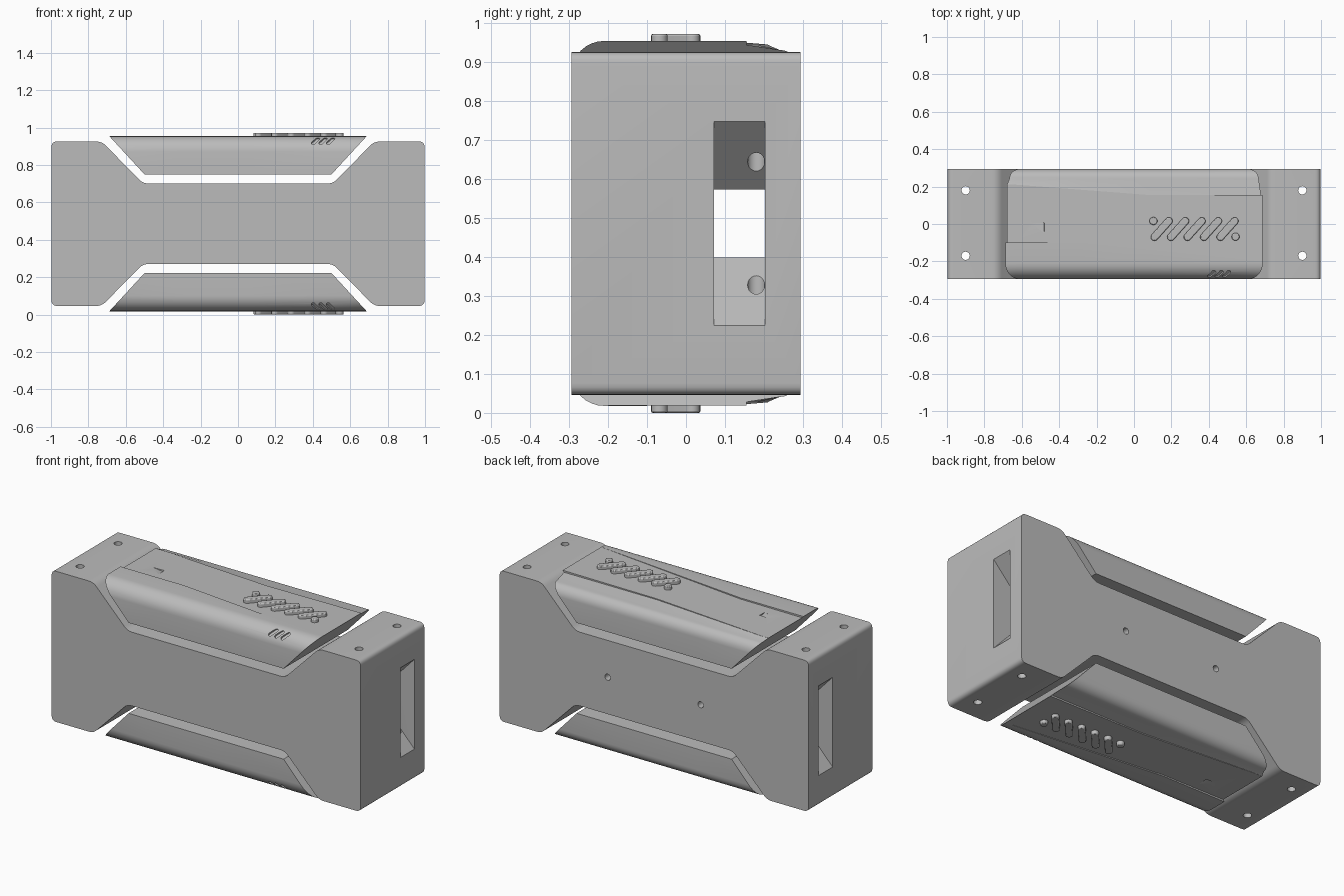
import bpy, bmesh, math
from mathutils import Matrix, Vector

cube = bpy.data.objects.get("Cube")
if cube:
    bpy.data.objects.remove(cube, do_unlink=True)

MID = 0.486          # height of the horizontal symmetry plane
HALF_Y = 0.294       # half depth of the body

grey = bpy.data.materials.new("plain_grey")
grey.use_nodes = True
grey.diffuse_color = (0.5, 0.5, 0.5, 1)
grey.node_tree.nodes["Principled BSDF"].inputs["Base Color"].default_value = (0.5, 0.5, 0.5, 1)


def finish(name, bm):
    bmesh.ops.recalc_face_normals(bm, faces=bm.faces)
    mesh = bpy.data.meshes.new(name)
    bm.to_mesh(mesh)
    bm.free()
    mesh.materials.append(grey)
    obj = bpy.data.objects.new(name, mesh)
    bpy.context.collection.objects.link(obj)
    return obj


def add_prism(bm, outline, low, high, matrix):
    """Extrude a 2D outline along local z, then place it."""
    rings = [[bm.verts.new(matrix @ Vector((u, v, w))) for u, v in outline] for w in (low, high)]
    n = len(outline)
    bm.faces.new(rings[0])
    bm.faces.new(rings[1])
    for i in range(n):
        j = (i + 1) % n
        bm.faces.new((rings[0][i], rings[0][j], rings[1][j], rings[1][i]))


def pill(cx, cy, length, width, angle, steps=10):
    """Stadium outline; length equal to width gives a circle."""
    r, reach = width / 2, (length - width) / 2
    pts = []
    for end in (0, 1):
        a0 = angle + math.pi * end
        ex, ey = cx + reach * math.cos(a0), cy + reach * math.sin(a0)
        for i in range(steps + (reach > 0)):
            a = a0 - math.pi / 2 + math.pi * i / steps
            pts.append((ex + r * math.cos(a), ey + r * math.sin(a)))
    return pts


def fillet(corners, radius, steps=5):
    """Round every corner of a polygon."""
    out = []
    for i, c in enumerate(corners):
        p = Vector(c)
        a = (Vector(corners[i - 1]) - p).normalized() * radius
        b = (Vector(corners[(i + 1) % len(corners)]) - p).normalized() * radius
        for k in range(steps + 1):
            t = k / steps
            out.append(p + a * (1 - t) ** 2 + b * t ** 2)
    return out


def cut(obj, bm):
    cutter = finish("cutter", bm)
    cutter.hide_render = True
    mod = obj.modifiers.new("cut", 'BOOLEAN')
    mod.object = cutter
    mod.solver = 'EXACT'
    bpy.context.view_layer.objects.active = obj
    bpy.ops.object.modifier_apply(modifier=mod.name)
    bpy.data.objects.remove(cutter, do_unlink=True)


def smooth(obj, degrees=30):
    bpy.ops.object.select_all(action='DESELECT')
    obj.select_set(True)
    bpy.context.view_layer.objects.active = obj
    bpy.ops.object.shade_smooth_by_angle(angle=math.radians(degrees))


up = Matrix.Translation((0, 0, MID))
# local (u, v, w) -> (x, z, -y)
along_y = up @ Matrix.Rotation(math.pi / 2, 4, 'X')

# Body: waisted block with a trapezoid notch above and below
quarter = [(0.997, 0.4395), (0.728, 0.4395), (0.508, 0.215)]
upper = quarter + [(-x, z) for x, z in reversed(quarter)]
outline = upper + [(-x, -z) for x, z in upper]
bm = bmesh.new()
add_prism(bm, fillet(outline, 0.03), -HALF_Y, HALF_Y, along_y)
body = finish("body", bm)

# Lengthwise slot that flares at both ends
flare = [(1.05, 0.3185), (0.834, 0.087)]
half = flare + [(-x, z) for x, z in reversed(flare)]
bm = bmesh.new()
add_prism(bm, half + [(-x, -z) for x, z in half], -0.202, -0.072, along_y)
cut(body, bm)

# Vertical screw holes at the ends
bm = bmesh.new()
for x in (-0.9, 0.9):
    for y in (-0.17, 0.18):
        add_prism(bm, pill(x, y, 0.044, 0.044, 0), -0.6, 0.6, up)
cut(body, bm)

# Two holes through the back wall into the slot
bm = bmesh.new()
for x in (-0.3, 0.3):
    add_prism(bm, pill(x, 0, 0.036, 0.036, 0), -0.35, -0.15, along_y)
cut(body, bm)
smooth(body)


def lerp(x, x0, x1, a, b):
    t = min(max((x - x0) / (x1 - x0), 0), 1)
    return a + (b - a) * t


def section(x):
    """Cross-section of a cover: flat front band, tilted centre, low back band."""
    front = lerp(x, -0.28, 0.69, -0.10, -0.20)
    back = lerp(x, -0.63, 0.08, 0.21, 0.155)
    centre = lerp(x, -0.69, 0.69, 0.4585, 0.4675)
    arc = [i / 8 * math.pi / 2 for i in range(9)]
    pts = [(-HALF_Y, 0.264)]
    pts += [(-0.21 - 0.084 * math.cos(a), 0.385 + 0.083 * math.sin(a)) for a in arc]
    pts += [(front, 0.468), (front, centre), (back, centre), (back, 0.458)]
    pts += [(0.24 + 0.054 * math.sin(a), 0.385 + 0.06 * math.cos(a)) for a in arc]
    return pts + [(HALF_Y, 0.264)]


def make_cover(side, sign):
    flip = up @ Matrix.Diagonal((1, 1, sign, 1))

    # Loft the cross-sections, then slice the slanted ends
    bm = bmesh.new()
    rings = [[bm.verts.new((x, y, z)) for y, z in section(x)] for x in (-0.8, -0.69, -0.63, -0.28, 0.08, 0.69, 0.8)]
    n = len(rings[0])
    for a, b in zip(rings, rings[1:]):
        for i in range(n):
            j = (i + 1) % n
            bm.faces.new((a[i], a[j], b[j], b[i]))
    for d in (-1, 1):
        geom = bm.verts[:] + bm.edges[:] + bm.faces[:]
        bmesh.ops.bisect_plane(bm, geom=geom, dist=1e-6, plane_co=(0.5 * d, 0, 0.264),
                               plane_no=(0.204 * d, 0, -0.188), clear_outer=True)
    bmesh.ops.holes_fill(bm, edges=[e for e in bm.edges if e.is_boundary], sides=0)
    bm.transform(flip)
    cover = finish(side + "_cover", bm)

    # Slanted slits on the rounded front edge, and a small wedge recess
    bm = bmesh.new()
    tilt = flip @ Matrix.Translation((0, -0.269, 0.444)) @ Matrix.Rotation(math.pi / 4, 4, 'X')
    for x in (0.415, 0.455, 0.495):
        add_prism(bm, pill(x, 0, 0.06, 0.02, 0.9), -0.012, 0.03, tilt)
    hinge = Matrix.Rotation(-0.2, 4, Vector((0.07, -0.055, 0)))
    wedge = flip @ Matrix.Translation((-0.55, 0.005, 0.4595)) @ hinge
    add_prism(bm, [(0, 0), (0.07, -0.055), (0.07, 0)], 0, 0.04, wedge)
    cut(cover, bm)
    smooth(cover)

    # Raised grip: five slanted bars between two studs
    bm = bmesh.new()
    for i in range(5):
        add_prism(bm, pill(0.148 + 0.088 * i, -0.027, 0.155, 0.04, 0.84), 0.455, 0.486, flip)
    for x, y in ((0.104, 0.016), (0.543, -0.068)):
        add_prism(bm, pill(x, y, 0.042, 0.042, 0), 0.455, 0.486, flip)
    grip = finish(side + "_grip_bars", bm)
    bevel = grip.modifiers.new("soft_edges", 'BEVEL')
    bevel.width = 0.005
    bevel.segments = 2
    bevel.limit_method = 'ANGLE'
    bevel.angle_limit = math.radians(60)
    smooth(grip, 40)


make_cover("top", 1)
make_cover("bottom", -1)
